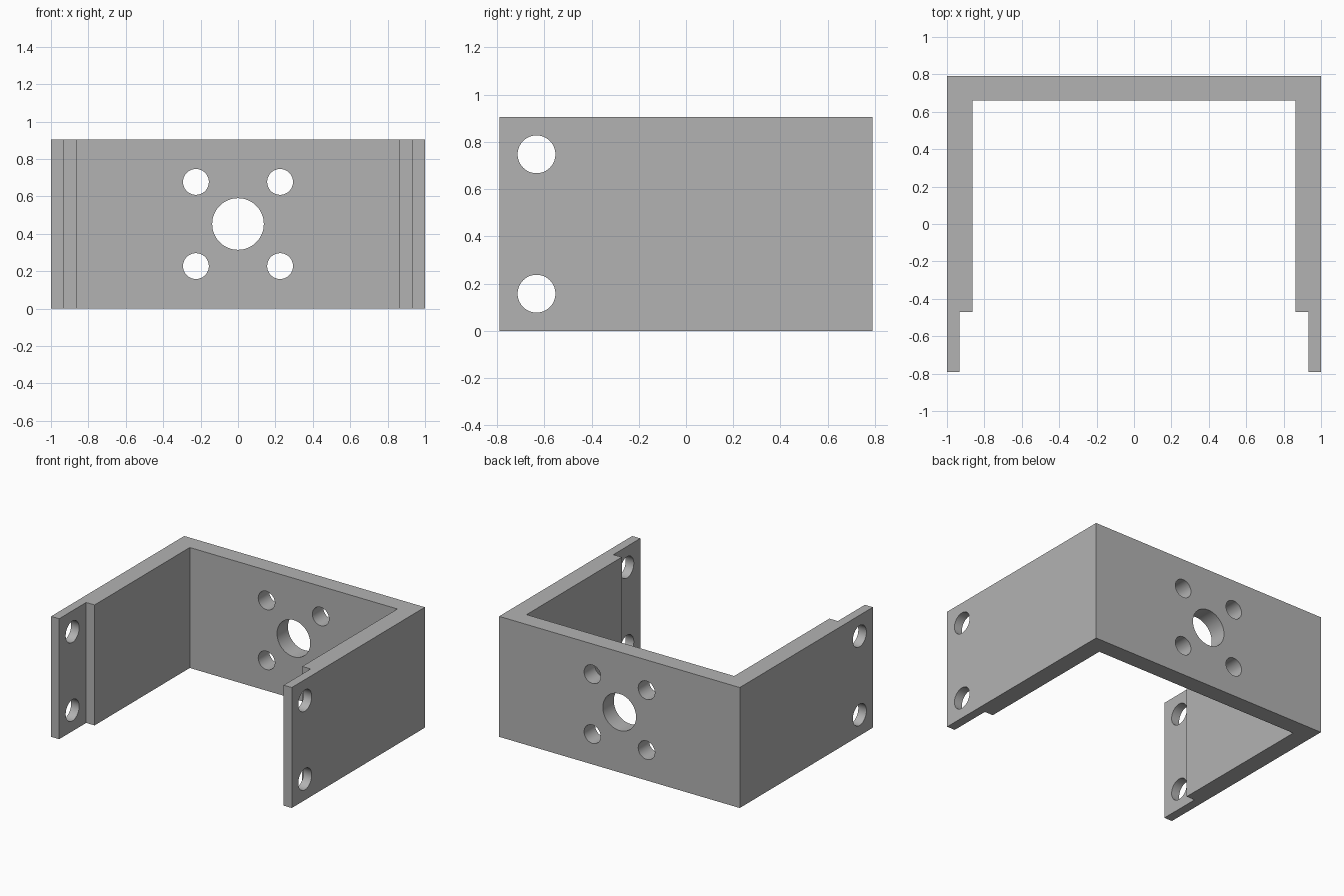
import bpy, bmesh, math
from mathutils import Matrix

cube = bpy.data.objects.get("Cube")
if cube:
    bpy.data.objects.remove(cube, do_unlink=True)

HEIGHT = 0.905
DEPTH = 0.79

grey = bpy.data.materials.new("plain grey")
grey.use_nodes = True
colour = (0.45, 0.45, 0.45, 1)
grey.diffuse_color = colour
grey.node_tree.nodes["Principled BSDF"].inputs["Base Color"].default_value = colour


def add_object(name, bm):
    bmesh.ops.recalc_face_normals(bm, faces=bm.faces)
    mesh = bpy.data.meshes.new(name)
    bm.to_mesh(mesh)
    bm.free()
    mesh.materials.append(grey)
    obj = bpy.data.objects.new(name, mesh)
    bpy.context.collection.objects.link(obj)
    return obj


def add_drill(bm, x, y, z, radius, length, axis):
    turn = Matrix.Rotation(math.pi / 2, 4, axis)
    bmesh.ops.create_cone(bm, cap_ends=True, segments=64, radius1=radius, radius2=radius,
                          depth=length, matrix=Matrix.Translation((x, y, z)) @ turn)


# U-shaped bracket with thinned arm tips, extruded upwards
half = [(0, DEPTH), (1, DEPTH), (1, -DEPTH), (0.933, -DEPTH),
        (0.933, -0.47), (0.863, -0.47), (0.863, 0.66), (0, 0.66)]
outline = half[1:-1] + [(-x, y) for x, y in reversed(half[1:-1])]
bm = bmesh.new()
base = bm.faces.new([bm.verts.new((x, y, 0)) for x, y in outline])
top = bmesh.ops.extrude_face_region(bm, geom=[base])["geom"]
bmesh.ops.translate(bm, vec=(0, 0, HEIGHT),
                    verts=[v for v in top if isinstance(v, bmesh.types.BMVert)])
bracket = add_object("bracket", bm)

# Drills for the back plate and the arm tips
bm = bmesh.new()
mid = HEIGHT / 2
add_drill(bm, 0, 0.72, mid, 0.138, 0.4, 'X')
for up in (-1, 1):
    for side in (-1, 1):
        add_drill(bm, side * 0.225, 0.72, mid + up * 0.225, 0.069, 0.4, 'X')
        add_drill(bm, side * 0.96, -0.633, mid + up * 0.295, 0.08, 0.3, 'Y')
drills = add_object("hole_cutter", bm)
drills.hide_render = True
drills.hide_viewport = True

# Cut the holes and keep only the finished bracket
cut = bracket.modifiers.new("holes", 'BOOLEAN')
cut.object = drills
cut.operation = 'DIFFERENCE'
cut.solver = 'EXACT'
bpy.context.view_layer.objects.active = bracket
bracket.select_set(True)
bpy.ops.object.modifier_apply(modifier=cut.name)
bpy.data.objects.remove(drills, do_unlink=True)
bpy.ops.object.shade_smooth_by_angle(angle=math.radians(30))
